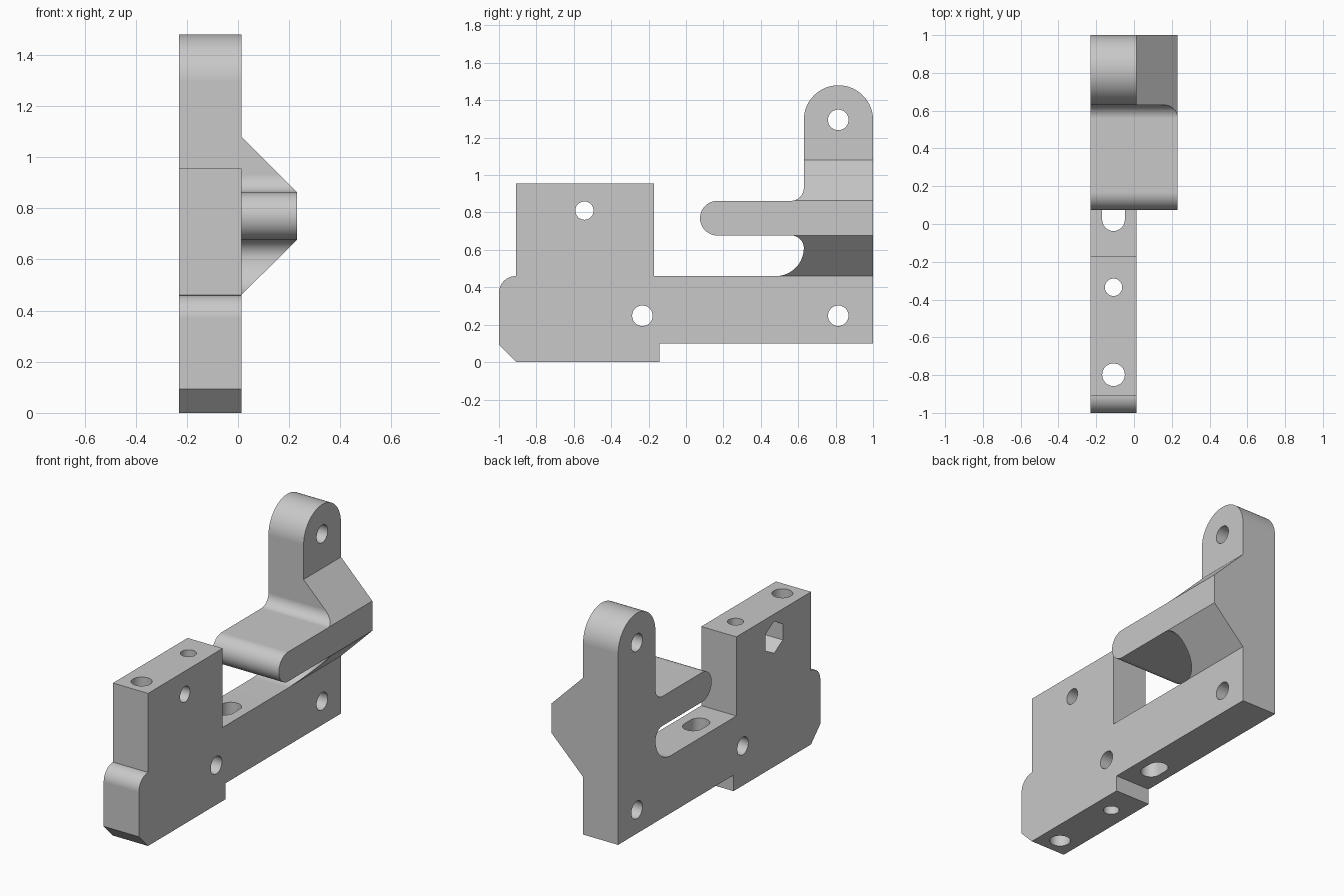
import bpy, math

cube = bpy.data.objects.get("Cube")
if cube:
    bpy.data.objects.remove(cube, do_unlink=True)

LEFT, INNER, RIGHT = -0.23, 0.013, 0.23   # body sides and wing tip along x
MID = (LEFT + INNER) / 2

grey = bpy.data.materials.new("plain grey")
grey.use_nodes = True
grey.diffuse_color = (0.58, 0.58, 0.58, 1)
grey.node_tree.nodes["Principled BSDF"].inputs["Base Color"].default_value = (0.58, 0.58, 0.58, 1)


def arc(cy, cz, r, start, end, steps=16):
    """Points on an arc, angles in degrees."""
    angles = [math.radians(start + (end - start) * i / steps) for i in range(steps + 1)]
    return [(cy + r * math.cos(a), cz + r * math.sin(a)) for a in angles]


def circle(cy, cz, r):
    return arc(cy, cz, r, 0, 348.75, 31)


def prism(name, outline, axis, low, high):
    """Extrude a closed outline along an axis between two levels."""
    place = {"x": lambda p, t: (t, p[0], p[1]),
             "y": lambda p, t: (p[0], t, p[1]),
             "z": lambda p, t: (p[0], p[1], t)}[axis]
    n = len(outline)
    verts = [place(p, t) for t in (low, high) for p in outline]
    faces = [tuple(range(n))[::-1], tuple(range(n, 2 * n))]
    faces += [(i, (i + 1) % n, n + (i + 1) % n, n + i) for i in range(n)]
    mesh = bpy.data.meshes.new(name)
    mesh.from_pydata(verts, [], faces)
    if axis == "y":
        mesh.flip_normals()
    mesh.materials.append(grey)
    obj = bpy.data.objects.new(name, mesh)
    bpy.context.collection.objects.link(obj)
    return obj


def combine(target, tool, operation):
    """Apply a boolean and discard the tool."""
    tool.hide_render = True
    mod = target.modifiers.new(tool.name, "BOOLEAN")
    mod.object, mod.operation, mod.solver = tool, operation, "EXACT"
    bpy.context.view_layer.objects.active = target
    bpy.ops.object.modifier_apply(modifier=mod.name)
    bpy.data.objects.remove(tool, do_unlink=True)


# Side profile: foot, rail, rear post, finger, slot, front block
profile = [(-0.908, 0), (-0.142, 0), (-0.142, 0.1), (1, 0.1)]
profile += arc(0.815, 1.295, 0.185, 0, 180, 32)             # post top
profile += arc(0.56, 0.932, 0.07, 0, -90)                   # fillet above finger
profile += arc(0.1675, 0.7695, 0.0925, 90, 270, 32)         # finger tip
profile += arc(0.563, 0.61, 0.067, 90, 0)                   # slot end, upper
profile += arc(0.48, 0.61, 0.15, 0, -90)                    # slot end, lower
profile += [(-0.17, 0.46), (-0.17, 0.955), (-0.908, 0.955), (-0.908, 0.46)]
profile += arc(-0.91, 0.37, 0.09, 90, 180)                  # block shoulder
profile += [(-1, 0.093)]
bracket = prism("bracket_body", profile, "x", -0.4, 0.4)

# Front outline trims the bracket to a thin body with a sloped wing
silhouette = [(LEFT, -0.1), (INNER, -0.1), (INNER, 0.461), (RIGHT, 0.676),
              (RIGHT, 0.863), (INNER, 1.08), (INNER, 1.6), (LEFT, 1.6)]
combine(bracket, prism("front_outline", silhouette, "y", -1.2, 1.2), "INTERSECT")

# The front block stays as thin as the rail
beside_block = [(INNER, -1.2), (0.5, -1.2), (0.5, -0.1), (INNER, -0.1)]
combine(bracket, prism("block_trim", beside_block, "z", 0.3, 1.2), "DIFFERENCE")

# Cross holes
for y, z, r in [(-0.543, 0.81, 0.049), (-0.233, 0.248, 0.055),
                (0.814, 0.248, 0.055), (0.814, 1.295, 0.055)]:
    combine(bracket, prism("cross_hole", circle(y, z, r), "x", -0.5, 0.5), "DIFFERENCE")

# Hexagonal nut pocket on the right side
combine(bracket, prism("nut_pocket", arc(-0.543, 0.81, 0.1, 30, 330, 5), "x", -0.5, LEFT + 0.12),
        "DIFFERENCE")

# Vertical holes through the block
for y, r in [(-0.798, 0.06), (-0.335, 0.046)]:
    combine(bracket, prism("vertical_hole", circle(MID, y, r), "z", -0.2, 1.2), "DIFFERENCE")

# Vertical slot through the rail
slot = arc(MID, 0.085, 0.06, 0, 180) + arc(MID, 0.023, 0.06, 180, 360)
combine(bracket, prism("rail_slot", slot, "z", -0.2, 0.57), "DIFFERENCE")

# Smooth shading with crisp edges and even flat faces
bpy.ops.object.select_all(action="DESELECT")
bracket.select_set(True)
bpy.context.view_layer.objects.active = bracket
bpy.ops.object.shade_smooth_by_angle(angle=math.radians(25))
weighted = bracket.modifiers.new("even_normals", "WEIGHTED_NORMAL")
weighted.keep_sharp = True
